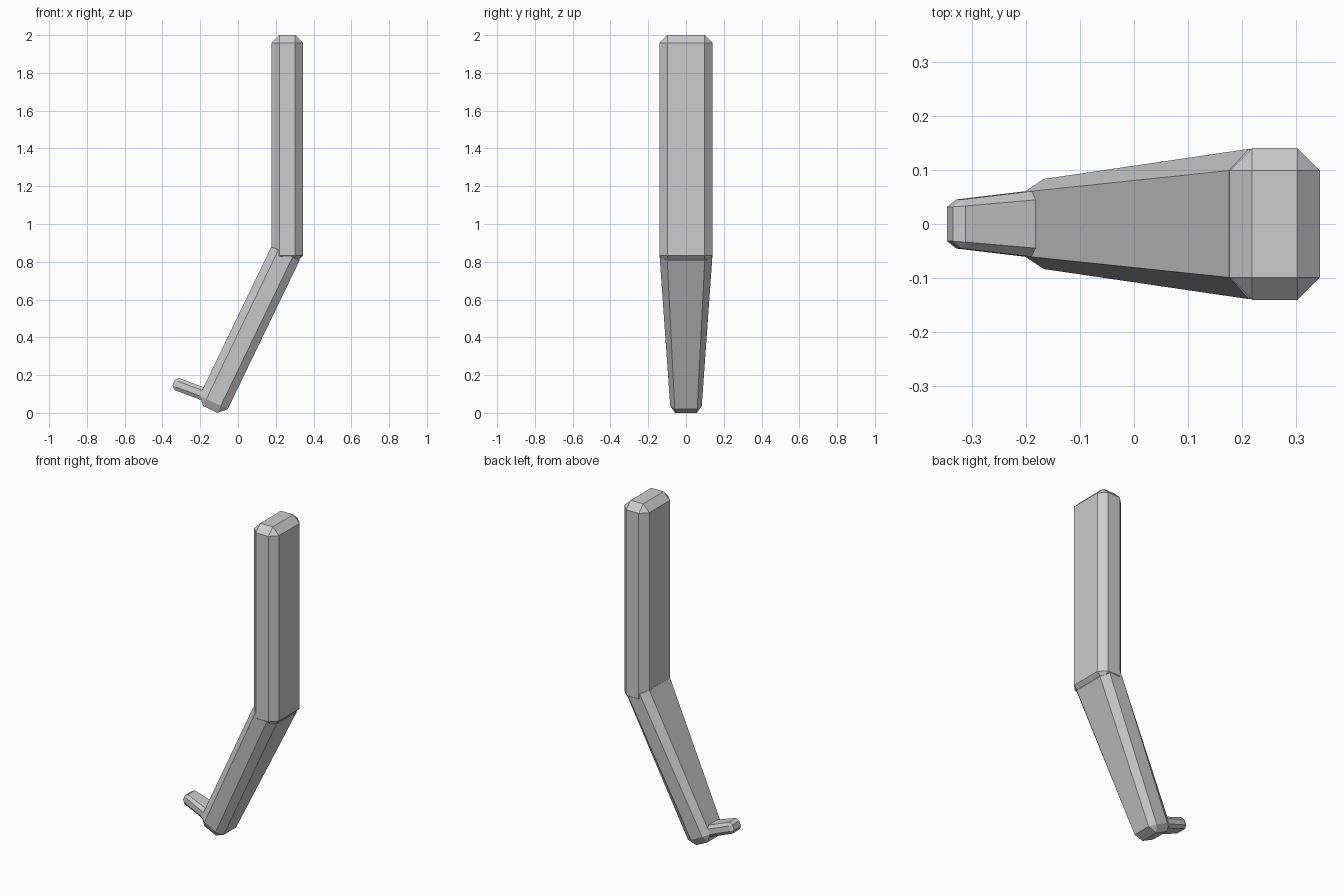
import bpy, bmesh, math
from mathutils import Matrix, Vector

if "Cube" in bpy.data.objects:
    bpy.data.objects.remove(bpy.data.objects["Cube"])


def bar(name, start, end, thick, depth_start, depth_end, bevel):
    """Chamfered bar in the XZ plane, its y depth tapering from start to end."""
    a = Vector((start[0], 0, start[1]))
    b = Vector((end[0], 0, end[1]))
    axis = b - a
    length = axis.length
    wide = max(depth_start, depth_end)
    bm = bmesh.new()
    bmesh.ops.create_cube(bm, size=1)
    bmesh.ops.scale(bm, vec=(thick, wide, length), verts=bm.verts)
    bmesh.ops.bevel(bm, geom=bm.edges[:], offset=bevel, segments=1,
                    affect='EDGES', profile=0.5, clamp_overlap=True)
    for v in bm.verts:
        t = v.co.z / length + 0.5
        v.co.y *= (depth_start + (depth_end - depth_start) * t) / wide
    turn = Matrix.Rotation(math.atan2(axis.x, axis.z), 4, 'Y')
    bmesh.ops.transform(bm, matrix=Matrix.Translation((a + b) / 2) @ turn, verts=bm.verts)
    bmesh.ops.recalc_face_normals(bm, faces=bm.faces)
    mesh = bpy.data.meshes.new(name)
    bm.to_mesh(mesh)
    bm.free()
    obj = bpy.data.objects.new(name, mesh)
    bpy.context.collection.objects.link(obj)
    return obj


# Vertical upper section
bar("upper_bar", (0.261, 0.79), (0.261, 2.0), 0.168, 0.282, 0.282, 0.042)
# Slanted, tapering lower section
bar("lower_bar", (-0.147, 0.0185), (0.269, 0.88), 0.166, 0.162, 0.284, 0.041)
# Small prong near the foot
bar("prong", (-0.135, 0.082), (-0.341, 0.159), 0.068, 0.136, 0.087, 0.018)
